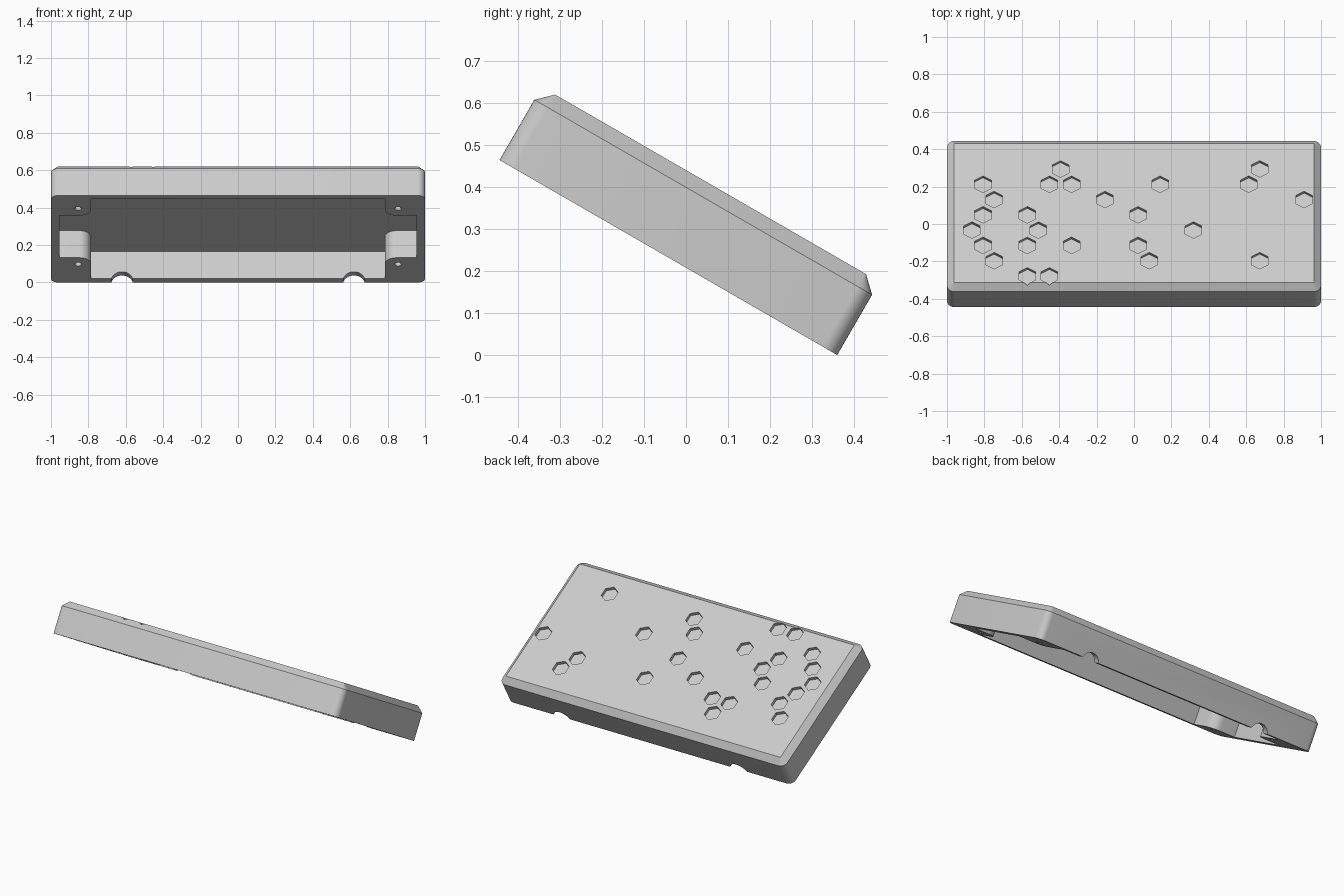
import bpy, bmesh, math
from mathutils import Matrix, Vector

if "Cube" in bpy.data.objects:
    bpy.data.objects.remove(bpy.data.objects["Cube"], do_unlink=True)

HALF_X, HALF_Y = 1.0, 0.465
WALL_TOP, TOP, BEVEL = 0.166, 0.2015, 0.037
CEILING = 0.167
PIT_DEPTH = 0.02

grey = bpy.data.materials.new("light grey plastic")
grey.use_nodes = True
grey.diffuse_color = (0.6, 0.6, 0.6, 1)
grey.node_tree.nodes["Principled BSDF"].inputs["Base Color"].default_value = (0.6, 0.6, 0.6, 1)


def arc(cx, cy, r, start, end, steps=8):
    return [(cx + r * math.cos(math.radians(start + (end - start) * i / steps)),
             cy + r * math.sin(math.radians(start + (end - start) * i / steps)))
            for i in range(steps + 1)]


def rounded_rect(hx, hy, r):
    pts = []
    for i, (sx, sy) in enumerate([(1, 1), (-1, 1), (-1, -1), (1, -1)]):
        pts += arc(sx * (hx - r), sy * (hy - r), r, i * 90, i * 90 + 90)
    return pts


def loft(bm, layers):
    """Close a solid between (outline, height) layers."""
    rings = [[bm.verts.new((x, y, z)) for x, y in pts] for pts, z in layers]
    n = len(rings[0])
    for a, b in zip(rings, rings[1:]):
        for i in range(n):
            j = (i + 1) % n
            bm.faces.new((a[i], a[j], b[j], b[i]))
    bm.faces.new(rings[0][::-1])
    bm.faces.new(rings[-1])


def finish(bm, name):
    bmesh.ops.recalc_face_normals(bm, faces=bm.faces)
    mesh = bpy.data.meshes.new(name)
    bm.to_mesh(mesh)
    bm.free()
    obj = bpy.data.objects.new(name, mesh)
    bpy.context.collection.objects.link(obj)
    return obj


def cut(target, cutter):
    cutter.hide_render = True
    mod = target.modifiers.new("cut", "BOOLEAN")
    mod.operation, mod.solver, mod.object = "DIFFERENCE", "EXACT", cutter
    bpy.context.view_layer.update()
    result = target.evaluated_get(bpy.context.evaluated_depsgraph_get())
    mesh = bpy.data.meshes.new_from_object(result)
    target.modifiers.clear()
    target.data = mesh
    bpy.data.objects.remove(cutter, do_unlink=True)


# Outer shell with rounded corners and a chamfered top rim
bm = bmesh.new()
loft(bm, [(rounded_rect(HALF_X, HALF_Y, 0.04), 0),
          (rounded_rect(HALF_X, HALF_Y, 0.04), WALL_TOP),
          (rounded_rect(HALF_X - BEVEL, HALF_Y - BEVEL, 0.003), TOP)])
case = finish(bm, "enclosure_shell")
case.data.materials.append(grey)

# Hollow underside leaving four rounded corner posts
IN_X, IN_Y, POCKET_X, R = 0.785, 0.425, 0.955, 0.065
FRONT, BACK = -0.25, 0.2
right = ([(IN_X, -IN_Y)] + arc(IN_X + R, FRONT - R, R, 180, 90)
         + [(POCKET_X, FRONT), (POCKET_X, BACK)]
         + arc(IN_X + R, BACK + R, R, 270, 180) + [(IN_X, IN_Y)])
outline = right + [(-x, y) for x, y in reversed(right)]
bm = bmesh.new()
loft(bm, [(outline, -0.05), (outline, CEILING)])

# Screw holes in the posts
for x in (-0.855, 0.855):
    for y in (-0.325, 0.27):
        ring = arc(x, y, 0.018, 0, 337.5, 15)
        loft(bm, [(ring, -0.05), (ring, 0.12)])

# Shallow hexagonal pits on a staggered grid: columns per row, back to front
rows = [(-7, 11), (-14, -8, -6, 2, 10), (-13, -3, 15), (-14, -10, 0),
        (-15, -9, 5), (-14, -10, -6, 0), (-13, 1, 11), (-10, -8)]
for r, columns in enumerate(rows):
    for c in columns:
        ring = arc(0.0215 + 0.0592 * c, 0.272 - 0.0943 * r, 0.051, 30, 330, 5)
        loft(bm, [(ring, TOP - PIT_DEPTH), (ring, TOP + 0.05)])
cut(case, finish(bm, "pocket_cutter"))

# Two cable notches in the back wall
bm = bmesh.new()
for x in (-0.62, 0.62):
    place = Matrix.Translation((x, 0.46, -0.017)) @ Matrix.Rotation(math.pi / 2, 4, "X")
    bmesh.ops.create_cone(bm, cap_ends=True, segments=32, radius1=0.06,
                          radius2=0.06, depth=0.14, matrix=place)
cut(case, finish(bm, "notch_cutter"))

# Tilt the case so the front edge is raised
tilt = Matrix.Translation((0, -0.042, 0.2325)) @ Matrix.Rotation(math.radians(-30), 4, "X")
case.data.transform(tilt)
bpy.ops.object.select_all(action="DESELECT")
case.select_set(True)
bpy.context.view_layer.objects.active = case
bpy.ops.object.shade_smooth_by_angle(angle=math.radians(30))
